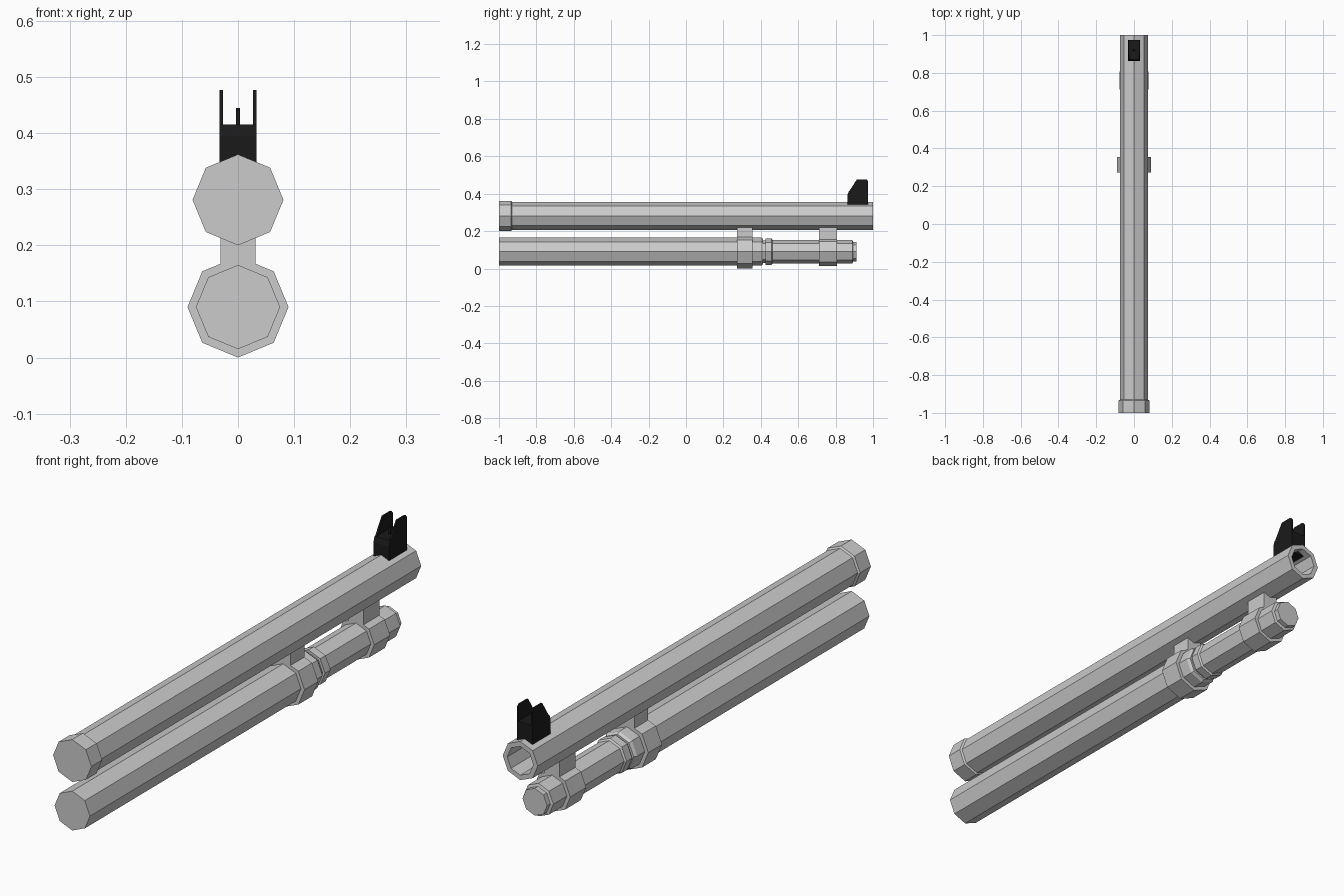
import bpy, bmesh
from math import sin, cos, pi

if "Cube" in bpy.data.objects:
    bpy.data.objects.remove(bpy.data.objects["Cube"])

dark = bpy.data.materials.new("black_metal")
dark.diffuse_color = (0.01, 0.01, 0.01, 1)
dark.use_nodes = True
dark.node_tree.nodes["Principled BSDF"].inputs["Base Color"].default_value = dark.diffuse_color


def finish(name, bm, mat=None):
    bmesh.ops.recalc_face_normals(bm, faces=bm.faces)
    me = bpy.data.meshes.new(name)
    bm.to_mesh(me)
    bm.free()
    ob = bpy.data.objects.new(name, me)
    bpy.context.collection.objects.link(ob)
    if mat:
        me.materials.append(mat)
    return ob


def lathe(name, zc, stations):
    """Eight-sided solid along y through (y, radius) stations, capped at both ends."""
    bm = bmesh.new()
    rings = [[bm.verts.new((r * cos(k * pi / 4), y, zc + r * sin(k * pi / 4)))
              for k in range(8)] for y, r in stations]
    for a, b in zip(rings, rings[1:]):
        for k in range(8):
            j = (k + 1) % 8
            bm.faces.new((a[k], a[j], b[j], b[k]))
    bm.faces.new(rings[0])
    bm.faces.new(rings[-1])
    return finish(name, bm)


def slab(name, profile, x0, x1, mat=None):
    """Side profile of (y, z) points extruded from x0 to x1."""
    bm = bmesh.new()
    f = bm.faces.new([bm.verts.new((x0, y, z)) for y, z in profile])
    ext = bmesh.ops.extrude_face_region(bm, geom=[f])["geom"]
    bmesh.ops.translate(bm, vec=(x1 - x0, 0, 0),
                        verts=[v for v in ext if isinstance(v, bmesh.types.BMVert)])
    return finish(name, bm, mat)


# Upper barrel with rear collar and hollow muzzle
lathe("barrel", 0.281, [(-1, 0.081), (-0.935, 0.081), (-0.93, 0.074),
                        (1, 0.074), (1, 0.055), (0.6, 0.055)])

# Lower tube and its stepped end plug
lathe("magazine_tube", 0.09, [(-1, 0.075), (0.402, 0.075), (0.413, 0.068),
                              (0.413, 0.06), (0.425, 0.06), (0.425, 0.07),
                              (0.458, 0.07), (0.463, 0.063), (0.89, 0.063),
                              (0.893, 0.052), (0.912, 0.052)])

# Clamp bands with posts up to the barrel
for label, y0, y1, r in (("rear", 0.273, 0.356, 0.09), ("front", 0.712, 0.808, 0.077)):
    lathe(label + "_clamp_band", 0.09, [(y0, r), (y1, r)])
    slab(label + "_clamp_post", [(y0, 0.15), (y1, 0.15), (y1, 0.23), (y0, 0.23)],
         -0.031, 0.031)

# Front sight: base, two ears and a centre post
slab("sight_base", [(0.864, 0.325), (0.974, 0.325), (0.974, 0.415),
                    (0.871, 0.415), (0.864, 0.395)], -0.033, 0.033, dark)
for side, s in (("left", -1), ("right", 1)):
    slab(side + "_sight_ear", [(0.871, 0.41), (0.974, 0.41), (0.974, 0.466),
                               (0.965, 0.477), (0.914, 0.477)],
         s * 0.0265, s * 0.033, dark)
slab("sight_post", [(0.915, 0.41), (0.925, 0.41), (0.925, 0.441),
                    (0.922, 0.445), (0.918, 0.445), (0.915, 0.441)],
     -0.004, 0.004, dark)
